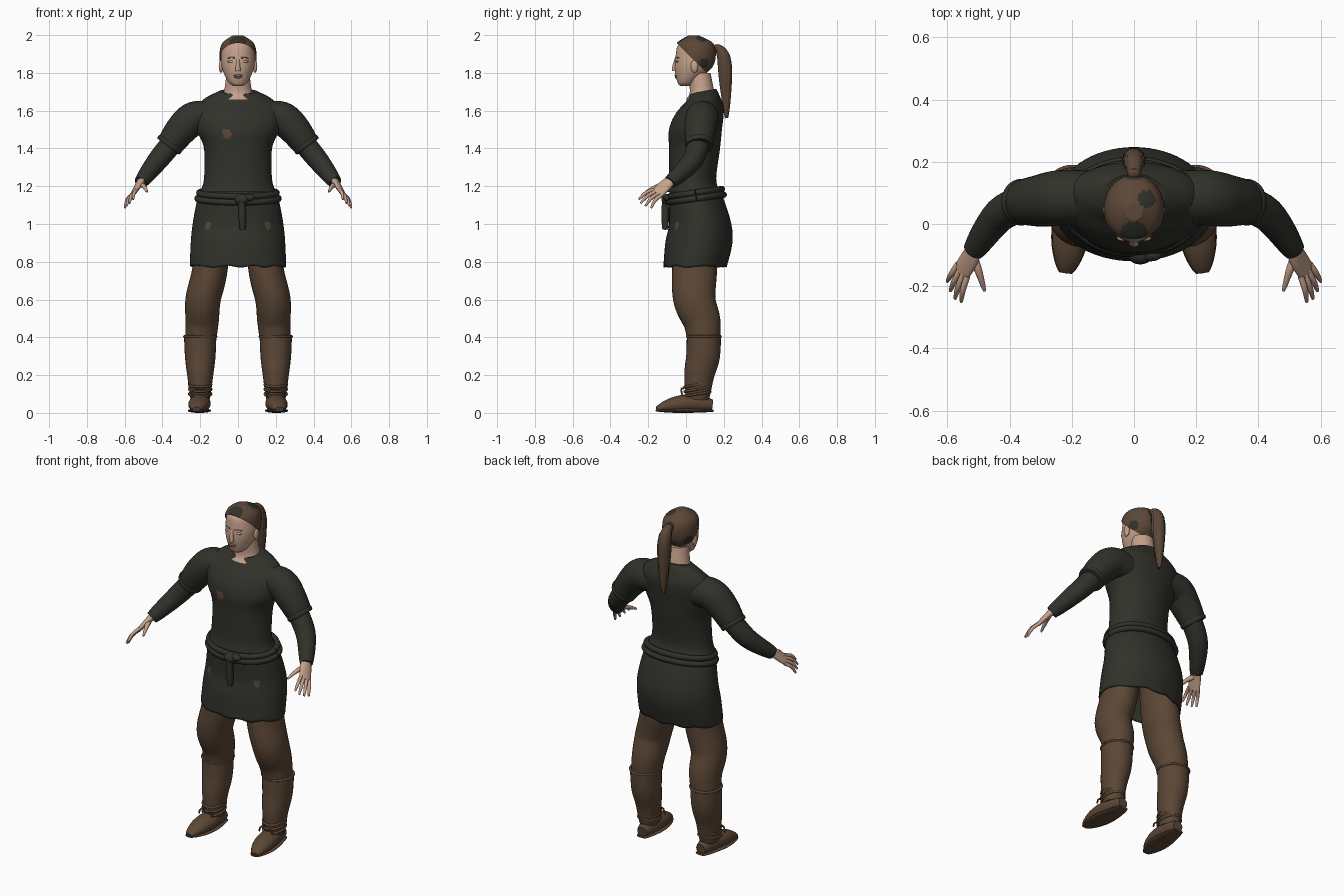
import bpy, bmesh, math
from mathutils import Vector

cube = bpy.data.objects.get("Cube")
if cube:
    bpy.data.objects.remove(cube, do_unlink=True)


def material(name, *rgb):
    mat = bpy.data.materials.new(name)
    mat.use_nodes = True
    mat.diffuse_color = (*rgb, 1)
    shader = mat.node_tree.nodes["Principled BSDF"]
    shader.inputs["Base Color"].default_value = (*rgb, 1)
    shader.inputs["Roughness"].default_value = .8
    return mat


CLOTH = material("dark_green_cloth", .029, .031, .023)
LEATHER = material("brown_leather", .105, .062, .036)
HAIR = material("brown_hair", .105, .062, .038)
SKIN = material("skin", .56, .36, .26)
LIPS = material("lips", .36, .19, .14)
X, Y, Z = Vector((1, 0, 0)), Vector((0, 1, 0)), Vector((0, 0, 1))


def finish(name, bm, *mats):
    bmesh.ops.recalc_face_normals(bm, faces=bm.faces)
    for face in bm.faces:
        face.smooth = len(face.verts) < 5
    mesh = bpy.data.meshes.new(name)
    bm.to_mesh(mesh)
    bm.free()
    for mat in mats:
        mesh.materials.append(mat)
    ob = bpy.data.objects.new(name, mesh)
    bpy.context.collection.objects.link(ob)
    return ob


def spline(rows, steps=6):
    """Smooth curve through the given points."""
    rows = [Vector(row) for row in rows]
    padded = [rows[0]] + rows + [rows[-1]]
    curve = []
    for a, b, c, d in zip(padded, padded[1:], padded[2:], padded[3:]):
        for i in range(steps):
            t = i / steps
            bend = (a * 2 - b * 5 + c * 4 - d) * t * t
            twist = (b * 3 - a - c * 3 + d) * t ** 3
            curve.append(b + ((c - a) * t + bend + twist) / 2)
    return curve + [rows[-1]]


def skin_rings(name, rings, mats, sides, caps=True, trim=None):
    """Join elliptical rings, each a centre and two half axes."""
    bm = bmesh.new()
    loops = []
    for centre, u, v in rings:
        angles = [math.tau * k / sides for k in range(sides)]
        loops.append([bm.verts.new(centre + u * math.cos(a) + v * math.sin(a)) for a in angles])
    for lower, upper in zip(loops, loops[1:]):
        for k in range(sides):
            bm.faces.new((lower[k - 1], lower[k], upper[k], upper[k - 1]))
    if caps:
        bm.faces.new(loops[0])
        bm.faces.new(loops[-1])
    if trim:
        everything = bm.verts[:] + bm.edges[:] + bm.faces[:]
        bmesh.ops.bisect_plane(bm, geom=everything, plane_co=trim[0], plane_no=trim[1],
                               clear_inner=True)
    return finish(name, bm, *mats)


def stack(name, rows, *mats, grow=0, sides=64, **options):
    """Level rings given by height, half width, front and back."""
    rings = []
    for height, half, front, back in spline(rows):
        centre = Vector((0, (front + back) / 2, height + grow))
        rings.append((centre, X * (half + grow), Y * ((back - front) / 2 + grow)))
    return skin_rings(name, rings, mats, sides, **options)


def limb(name, path, start, end, mat, swell=0, ratio=(1, 1), ref=Y, side=1, sides=16):
    """Tapered tube along a path; ratio is its depth along ref over its width."""
    points = spline([(x * side, y, z) for x, y, z in path])
    last = len(points) - 1
    rings = []
    for i, point in enumerate(points):
        t = i / last
        along = (points[min(i + 1, last)] - points[max(i - 1, 0)]).normalized()
        v = (ref - along * ref.dot(along)).normalized()
        radius = start + (end - start) * t + swell * math.sin(math.pi * t)
        depth = radius * (ratio[0] + (ratio[1] - ratio[0]) * t)
        rings.append((point, v.cross(along) * radius, v * depth))
    return skin_rings(name, rings, [mat], sides)


def ball(name, loc, size, mat):
    bm = bmesh.new()
    bmesh.ops.create_uvsphere(bm, u_segments=20, v_segments=12, radius=1)
    for vert in bm.verts:
        vert.co = Vector(c * s + p for c, s, p in zip(vert.co, size, loc))
    return finish(name, bm, mat)


def hoop(name, loc, half_width, half_depth, tilt, radius, mat):
    count = 24
    path = []
    for i in range(count + 1):
        a = math.tau * i / count
        offset = (half_width * math.cos(a), half_depth * math.sin(a), tilt * math.sin(a))
        path.append(Vector(loc) + Vector(offset))
    return limb(name, path, radius, radius, mat, ref=Z, sides=8)


def paint(ob, radius, *spots):
    """Second colour on faces near any of the spots."""
    for face in ob.data.polygons:
        if any((face.center - Vector(spot)).length < radius for spot in spots):
            face.material_index = 1


# Tunic body with a worn patch; the neckline slopes up to the back
tunic = stack("tunic_body", [
    (1.17, .2, -.1, .18), (1.24, .18, -.09, .16), (1.4, .18, -.09, .18), (1.5, .22, -.09, .19),
    (1.6, .23, -.05, .2), (1.66, .18, 0, .18), (1.7, .1, .02, .16)], CLOTH, LEATHER, sides=128)
for vert in tunic.data.vertices:
    vert.co.z += (vert.co.y - .08) * max(0, vert.co.z - 1.55) * 1.3
paint(tunic, .025, (-.06, -.09, 1.48))

# Skirt, open at its wavy hem
skirt = stack("tunic_skirt", [
    (1.21, .18, -.08, .16), (1.13, .215, -.09, .2), (1, .24, -.09, .24), (.9, .25, -.11, .245),
    (.775, .255, -.12, .215)], CLOTH, caps=False)
for vert in skirt.data.vertices:
    if vert.co.z < .9:
        vert.co.z += .005 * math.sin(vert.co.x * 45 + vert.co.y * 20)
cloth = skirt.modifiers.new("thickness", "SOLIDIFY")
cloth.thickness, cloth.offset = .01, -1

# Rope belt, knot and hanging ends
hoop("belt_upper", (0, .05, 1.165), .205, .14, .02, .017, CLOTH)
hoop("belt_lower", (0, .055, 1.135), .215, .145, .02, .017, CLOTH)
ball("belt_knot", (.02, -.1, 1.13), (.04, .03, .03), CLOTH)
ball("belt_knot_loop", (.055, -.1, 1.14), (.035, .02, .02), CLOTH)
limb("belt_end", [(.02, -.11, 1.13), (.025, -.11, .97)], .015, .015, CLOTH, swell=.005)

# Neck and head
stack("neck", [(1.66, .1, 0, .16), (1.7, .075, .02, .15), (1.8, .06, .01, .13)], SKIN)
skull = [(1.73, .02, -.03, .03), (1.75, .05, -.045, .05), (1.82, .083, -.06, .13),
         (1.89, .09, -.055, .15), (1.95, .075, -.04, .135), (1.99, .02, .02, .06)]
stack("head", skull, SKIN)
limb("nose", [(0, -.05, 1.88), (0, -.06, 1.84), (0, -.06, 1.81)], .007, .015, SKIN)
ball("upper_lip", (0, -.053, 1.786), (.024, .008, .006), LIPS)
ball("lower_lip", (0, -.051, 1.777), (.02, .008, .006), LIPS)
for s, side in ((1, "left"), (-1, "right")):
    ball(side + "_ear", (s * .09, .045, 1.835), (.012, .02, .034), SKIN)
    ball(side + "_eyelid", (s * .035, -.045, 1.86), (.02, .01, .007), SKIN)
    limb(side + "_brow", [(.015, -.055, 1.88), (.055, -.037, 1.88)], .004, .003, LIPS,
         ref=Z, side=s, sides=6)

# Hair cap trimmed along the hairline, and ponytail
hair = stack("hair_cap", skull, HAIR, CLOTH, grow=.008, sides=128,
             trim=((0, -.04, 1.95), (0, 1, 1)))
paint(hair, .045, (0, -.03, 1.97))
paint(hair, .03, (0, .14, 1.93), (.09, .1, 1.85), (-.09, .1, 1.85), (.04, .08, 1.98))
ball("hair_tie", (0, .165, 1.93), (.022, .022, .022), HAIR)
tail = limb("ponytail", [(0, .165, 1.94), (0, .2, 1.88), (0, .21, 1.74), (0, .215, 1.56)],
            .016, .008, HAIR, swell=.025, sides=40)
for vert in tail.data.vertices:
    vert.co.x *= 1 + .1 * math.cos(12 * math.atan2(vert.co.x, vert.co.y - .21))

# Limbs, mirrored
TIPS = [(.555, -.25, 1.13), (.575, -.24, 1.11), (.59, -.215, 1.095), (.6, -.185, 1.085)]
SPREAD = Vector((.5, .7, -.5))
for s, side in ((1, "left"), (-1, "right")):
    # Short sleeve, cuff and forearm
    limb(side + "_sleeve", [(.13, .085, 1.56), (.23, .085, 1.56), (.3, .075, 1.5),
                            (.36, .07, 1.42)], .085, .07, CLOTH, swell=.01, side=s, sides=32)
    limb(side + "_sleeve_cuff", [(.355, .07, 1.43), (.37, .07, 1.41)], .072, .07, CLOTH,
         swell=.004, side=s, sides=32)
    limb(side + "_forearm", [(.34, .07, 1.44), (.43, .03, 1.33), (.515, -.085, 1.22)],
         .058, .035, CLOTH, swell=.008, side=s, sides=32)
    # Palm, fingers and thumb
    across = Vector((SPREAD.x * s, SPREAD.y, SPREAD.z))
    limb(side + "_palm", [(.51, -.08, 1.23), (.53, -.115, 1.2), (.555, -.155, 1.16)],
         .022, .011, SKIN, ratio=(1.2, 3.2), ref=across, side=s)
    for i, tip in enumerate(TIPS):
        base = Vector((.55, -.148, 1.168)) + SPREAD * (i - 1.5) * .019
        knuckle = base.lerp(Vector(tip), .5) + Vector((.005, -.005, .008))
        limb(f"{side}_finger_{i + 1}", [base, knuckle, tip], .01, .005, SKIN, swell=.002,
             ref=X, side=s, sides=10)
    limb(side + "_thumb", [(.517, -.105, 1.207), (.5, -.15, 1.2), (.48, -.215, 1.17)],
         .014, .005, SKIN, swell=.003, ref=X, side=s, sides=12)
    # Trouser leg with a baggy knee
    limb(side + "_trouser_leg", [(.12, .06, 1), (.15, .045, .75), (.185, .045, .6),
                                 (.19, .085, .48), (.2, .095, .36)], .09, .078, LEATHER,
         swell=.009, ratio=(1.35, 1.05), side=s, sides=32)
    # Boot shaft, cuff, foot and sole
    limb(side + "_boot_shaft", [(.2, .095, .41), (.2, .09, .3), (.2, .07, .2), (.2, .06, .07)],
         .086, .05, LEATHER, swell=.008, ratio=(1.05, 1.2), side=s, sides=32)
    hoop(side + "_boot_cuff", (s * .2, .095, .405), .084, .088, 0, .007, LEATHER)
    limb(side + "_foot", [(.195, .14, .04), (.2, .03, .05), (.21, -.08, .04), (.22, -.155, .02)],
         .03, .02, LEATHER, swell=.033, ratio=(1, .6), ref=Z, side=s, sides=24)
    limb(side + "_sole", [(.195, .145, .012), (.2, .03, .012), (.21, -.08, .012),
                          (.22, -.158, .012)], .03, .02, LEATHER, swell=.036,
         ratio=(.2, .2), ref=Z, side=s, sides=24)
    # Ankle ties and laces
    for i in range(3):
        hoop(f"{side}_ankle_tie_{i + 1}", (s * .2, .06, .1 + i * .025), .058, .068, .012,
             .007, LEATHER)
    for lace, d in (("inner", -1), ("outer", 1)):
        limb(f"{side}_{lace}_lace", [(.2, -.01, .13), (.2 + d * .03, -.025, .125),
                                     (.2 + d * .045, -.02, .095)], .005, .005, LEATHER,
             ref=Z, side=s, sides=6)
